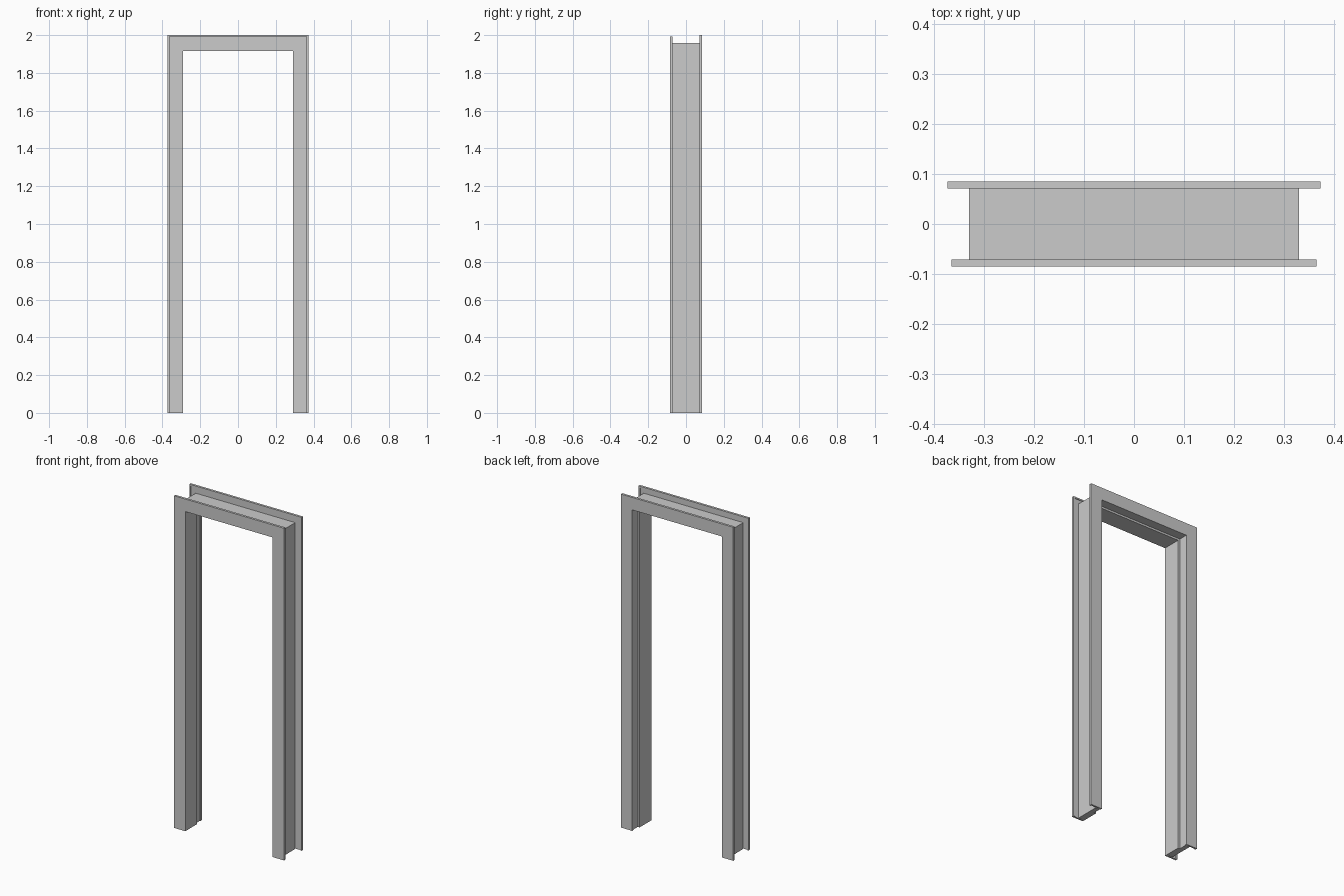
import bpy, bmesh

if "Cube" in bpy.data.objects:
    bpy.data.objects.remove(bpy.data.objects["Cube"])

HEAD = 2.0 - 0.373   # z = HEAD + offset for the top member of each sweep


def sweep_frame(name, profile):
    """Sweep an (offset, y) section up one leg, across the head with mitres, and down."""
    bm = bmesh.new()
    stations = [(-1, False), (-1, True), (1, True), (1, False)]
    rings = [[bm.verts.new((s * d, y, HEAD + d if top else 0.0)) for d, y in profile]
             for s, top in stations]
    n = len(profile)
    for a, b in zip(rings, rings[1:]):
        for i in range(n):
            j = (i + 1) % n
            bm.faces.new((a[i], a[j], b[j], b[i]))
    bm.faces.new(rings[0])
    bm.faces.new(list(reversed(rings[-1])))
    bmesh.ops.recalc_face_normals(bm, faces=bm.faces)
    me = bpy.data.meshes.new(name)
    bm.to_mesh(me)
    bm.free()
    ob = bpy.data.objects.new(name, me)
    bpy.context.collection.objects.link(ob)
    return ob


def casing_profile(inner, outer, side):
    """Flat trim with a shallow relief between the inner pad and the outer lip."""
    face, back, relief = 0.085 * side, 0.071 * side, 0.075 * side
    return [(inner, face), (outer, face), (outer, back), (outer - 0.009, back),
            (outer - 0.009, relief), (outer - 0.055, relief),
            (outer - 0.055, back), (inner, back)]


# Trim on both wall faces; the back one sits further out around the rebate
sweep_frame("front_casing", casing_profile(0.29, 0.365, -1))
sweep_frame("back_casing", casing_profile(0.298, 0.373, 1))

# Jamb lining with a stepped door rebate toward the back
sweep_frame("jamb_lining", [(0.29, -0.071), (0.33, -0.071), (0.33, 0.071),
                            (0.302, 0.071), (0.302, 0.025), (0.29, 0.025)])
